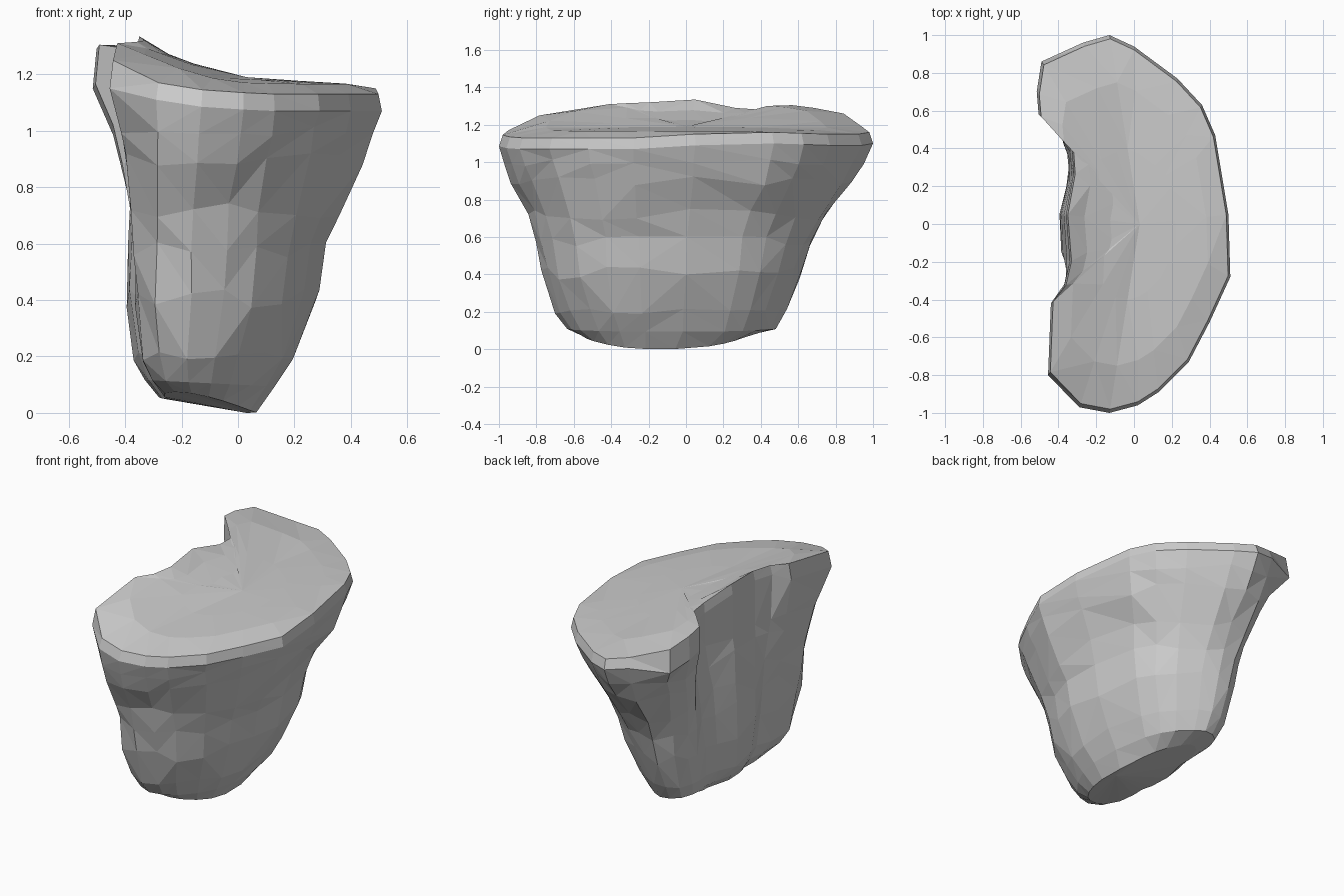
import bpy, bmesh, random

if "Cube" in bpy.data.objects:
    bpy.data.objects.remove(bpy.data.objects["Cube"])
random.seed(4)

# Kidney-shaped top outline: x, y, rim height
TOP = [(.51, -.28, 1.13), (.50, .05, 1.15), (.43, .47, 1.16), (.36, .63, 1.155),
       (.23, .77, 1.15), (0, .94, 1.15), (-.13, 1, 1.16), (-.27, .96, 1.19),
       (-.49, .86, 1.26), (-.515, .70, 1.29), (-.505, .58, 1.305), (-.33, .42, 1.28),
       (-.32, .27, 1.29), (-.36, .05, 1.335), (-.34, -.20, 1.32), (-.37, -.33, 1.315),
       (-.44, -.42, 1.31), (-.455, -.80, 1.25), (-.29, -.97, 1.17), (-.13, -1, 1.145),
       (.02, -.96, 1.135), (.13, -.89, 1.13), (.29, -.73, 1.13), (.40, -.52, 1.13)]

# D-shaped outline of the lower body, point for point with TOP
LOW = [(.285, -.25), (.28, 0), (.22, .28), (.16, .40), (.08, .49), (-.05, .58),
       (-.14, .62), (-.23, .61), (-.31, .56), (-.35, .47), (-.36, .40), (-.34, .30),
       (-.36, .20), (-.40, .05), (-.38, -.15), (-.34, -.26), (-.36, -.40), (-.36, -.60),
       (-.29, -.73), (-.17, -.77), (-.05, -.74), (.05, -.68), (.16, -.56), (.24, -.42)]


def jit(a=.006):
    return random.uniform(-a, a)


def top_height(x, y):
    """Gently domed seat that rises towards the back."""
    rise = max(0, -x - .03) * .38 * (1 - .5 * y * y)
    return 1.155 + .035 * (1 - y * y) + rise - .06 * max(0, x)


def top_ring(s):
    ring = []
    for x, y, _ in TOP:
        px, py = .03 + (x - .03) * s, y * s
        ring.append((px, py, top_height(px, py)))
    return ring


def lip_drop(x, y):
    if x < -.4:
        return .14 if y > 0 else .10
    return .06


def blend_ring(z, t, dz=.025):
    """Ring between the top and low outlines; overhanging back corners taper faster."""
    ring = []
    for (x, y, _), (lx, ly) in zip(TOP, LOW):
        tx = t ** .4 if x < -.4 else t
        ty = t ** .6 if x < -.4 else t
        ring.append((x + (lx - x) * tx + jit(), y + (ly - y) * ty + jit(), z + jit(dz)))
    return ring


def box_ring(x0, x1, y0, y1, height):
    """Low outline refitted to the given extents."""
    ring = []
    for lx, ly in LOW:
        x = x0 + (lx + .40) / .685 * (x1 - x0)
        y = y0 + (ly + .77) / 1.39 * (y1 - y0)
        ring.append((x, y, height(x, y)))
    return ring


def base_height(x, y):
    return max(0, .16 * (.05 - x)) + .035 * ((y + .13) / .42) ** 2


# Rings from the top surface down to the base
rings = [
    top_ring(.4),
    top_ring(.75),
    [(.03 + (x - .03) * .975, y * .98, z) for x, y, z in TOP],
    [(x, y, z - lip_drop(x, y)) for x, y, z in TOP],
    blend_ring(1.0, .12),
    blend_ring(.90, .29),
    blend_ring(.72, .67, .035),
    blend_ring(.58, .86, .03),
    blend_ring(.40, 1, .04),
    box_ring(-.37, .195, -.70, .54, lambda x, y: .20 + jit(.02)),
    box_ring(-.33, .13, -.635, .48, lambda x, y: .10 - .05 * x),
    box_ring(-.28, .065, -.55, .34, base_height),
]

# Skin the rings and close both ends with fans
bm = bmesh.new()
loops = [[bm.verts.new(p) for p in r] for r in rings]
n = len(TOP)
for a, b in zip(loops, loops[1:]):
    for i in range(n):
        j = (i + 1) % n
        bm.faces.new((a[i], b[i], b[j], a[j]))
top = bm.verts.new((.03, 0, 1.19))
base = bm.verts.new((.03, -.13, 0))
for i in range(n):
    j = (i + 1) % n
    bm.faces.new((top, loops[0][i], loops[0][j]))
    bm.faces.new((base, loops[-1][j], loops[-1][i]))
bmesh.ops.triangulate(bm, faces=bm.faces[:])
bmesh.ops.recalc_face_normals(bm, faces=bm.faces[:])
mesh = bpy.data.meshes.new("rock_ledge")
bm.to_mesh(mesh)
bm.free()
rock = bpy.data.objects.new("rock_ledge", mesh)
bpy.context.collection.objects.link(rock)
